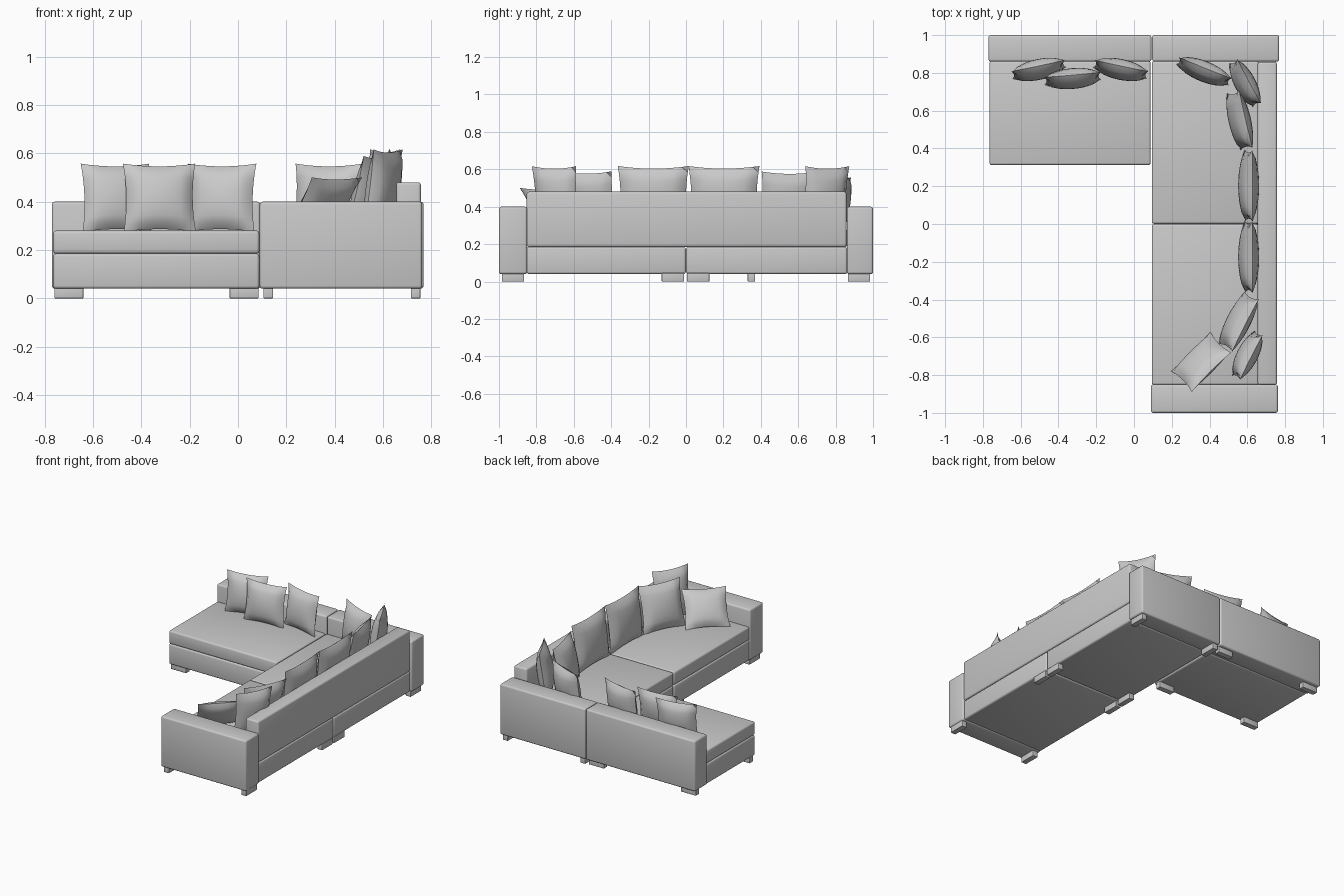
import bpy, bmesh, math
from mathutils import Matrix

cube = bpy.data.objects.get("Cube")
if cube:
    bpy.data.objects.remove(cube, do_unlink=True)

fabric = bpy.data.materials.new("grey_fabric")
fabric.use_nodes = True
grey = (0.59, 0.59, 0.59, 1)
fabric.diffuse_color = grey
fabric.node_tree.nodes["Principled BSDF"].inputs["Base Color"].default_value = grey


def finish(name, bm, angle):
    mesh = bpy.data.meshes.new(name)
    bm.to_mesh(mesh)
    bm.free()
    mesh.materials.append(fabric)
    obj = bpy.data.objects.new(name, mesh)
    bpy.context.collection.objects.link(obj)
    bpy.ops.object.select_all(action='DESELECT')
    obj.select_set(True)
    bpy.context.view_layer.objects.active = obj
    bpy.ops.object.shade_smooth_by_angle(angle=math.radians(angle))
    return obj


def block(name, xs, ys, zs, radius=0.012):
    """Softly rounded box given by its ranges on each axis."""
    bm = bmesh.new()
    bmesh.ops.create_cube(bm, size=1)
    for v in bm.verts:
        for i, (lo, hi) in enumerate((xs, ys, zs)):
            v.co[i] = lo if v.co[i] < 0 else hi
    bmesh.ops.bevel(bm, geom=bm.edges[:], offset=radius, segments=3,
                    profile=0.5, affect='EDGES')
    finish(name, bm, 35)


def pillow(name, x, y, w, h, yaw, lean, z=None, thick=0.105, n=10):
    """Stuffed square pillow with pulled-in sides and pointed corners."""
    bm = bmesh.new()
    bmesh.ops.create_grid(bm, x_segments=n, y_segments=n, size=1)
    back = bmesh.ops.duplicate(bm, geom=bm.verts[:] + bm.edges[:] + bm.faces[:])["geom"]
    back_verts = {g for g in back if isinstance(g, bmesh.types.BMVert)}
    back_faces = [g for g in back if isinstance(g, bmesh.types.BMFace)]
    for v in bm.verts:
        u, t = v.co.x, v.co.y
        puff = (max(0, 1 - u * u) * max(0, 1 - t * t)) ** 0.5
        side = 1 if v in back_verts else -1
        v.co = (u * w / 2 * (1 - 0.08 * (1 - t * t)), side * thick / 2 * puff,
                t * h / 2 * (1 - 0.08 * (1 - u * u)))
    bmesh.ops.reverse_faces(bm, faces=back_faces)
    bmesh.ops.remove_doubles(bm, verts=bm.verts[:], dist=0.0005)
    bmesh.ops.recalc_face_normals(bm, faces=bm.faces[:])
    if z is None:
        z = 0.275 + h / 2 * math.cos(math.radians(lean))
    bm.transform(Matrix.Translation((x, y, z))
                 @ Matrix.Rotation(math.radians(yaw), 4, 'Z')
                 @ Matrix.Rotation(math.radians(-lean), 4, 'X'))
    finish(name, bm, 50)


FRAME, SEAT, ARM = (0.04, 0.185), (0.185, 0.28), (0.04, 0.40)

# Chaise section
block("chaise_base", (-0.765, 0.088), (0.312, 0.862), FRAME)
block("chaise_seat", (-0.765, 0.088), (0.312, 0.862), SEAT)
block("chaise_back", (-0.77, 0.092), (0.86, 1.0), ARM)

# Corner section and end section
block("corner_base", (0.094, 0.755), (0.001, 0.862), FRAME)
block("corner_seat", (0.094, 0.66), (0.001, 0.862), SEAT)
block("corner_back", (0.096, 0.768), (0.86, 1.0), ARM)
block("end_base", (0.094, 0.755), (-0.852, -0.001), FRAME)
block("end_seat", (0.094, 0.66), (-0.852, -0.001), SEAT)
block("end_arm", (0.09, 0.762), (-1.0, -0.85), ARM)
block("long_backrest", (0.655, 0.757), (-0.852, 0.858), (0.185, 0.48))

# Chaise feet run sideways
for x in (-0.70, 0.025):
    for y in (0.35, 0.955):
        block("chaise_foot", (x - 0.06, x + 0.06), (y - 0.02, y + 0.02), (0, 0.045), 0.003)

# Feet of the long side run front to back
for x in (0.125, 0.735):
    for y in (-0.925, -0.07, 0.065, 0.925):
        block("side_foot", (x - 0.02, x + 0.02), (y - 0.06, y + 0.06), (0, 0.045), 0.003)

# Pillows on the chaise
pillow("chaise_pillow_right", -0.505, 0.818, 0.29, 0.285, 12, 8)
pillow("chaise_pillow_middle", -0.325, 0.770, 0.30, 0.285, 5, 8)
pillow("chaise_pillow_left", -0.070, 0.818, 0.29, 0.285, -12, 8)

# Pillows in the corner
pillow("corner_pillow_back", 0.370, 0.808, 0.30, 0.285, -22, 8)
pillow("corner_pillow", 0.588, 0.745, 0.265, 0.345, -62, 8)

# Pillows along the long backrest
pillow("side_pillow_back", 0.560, 0.548, 0.31, 0.32, -77, 12)
pillow("large_pillow_back", 0.607, 0.203, 0.38, 0.345, -90, 7)
pillow("large_pillow_front", 0.607, -0.175, 0.38, 0.345, -90, 7)
pillow("side_pillow_front", 0.553, -0.517, 0.31, 0.325, -117, 15)

# Pillows at the armrest end
pillow("end_pillow", 0.600, -0.695, 0.265, 0.345, -117, 8)
pillow("reclined_pillow", 0.355, -0.73, 0.295, 0.27, -135, 35, z=0.39, thick=0.09)
